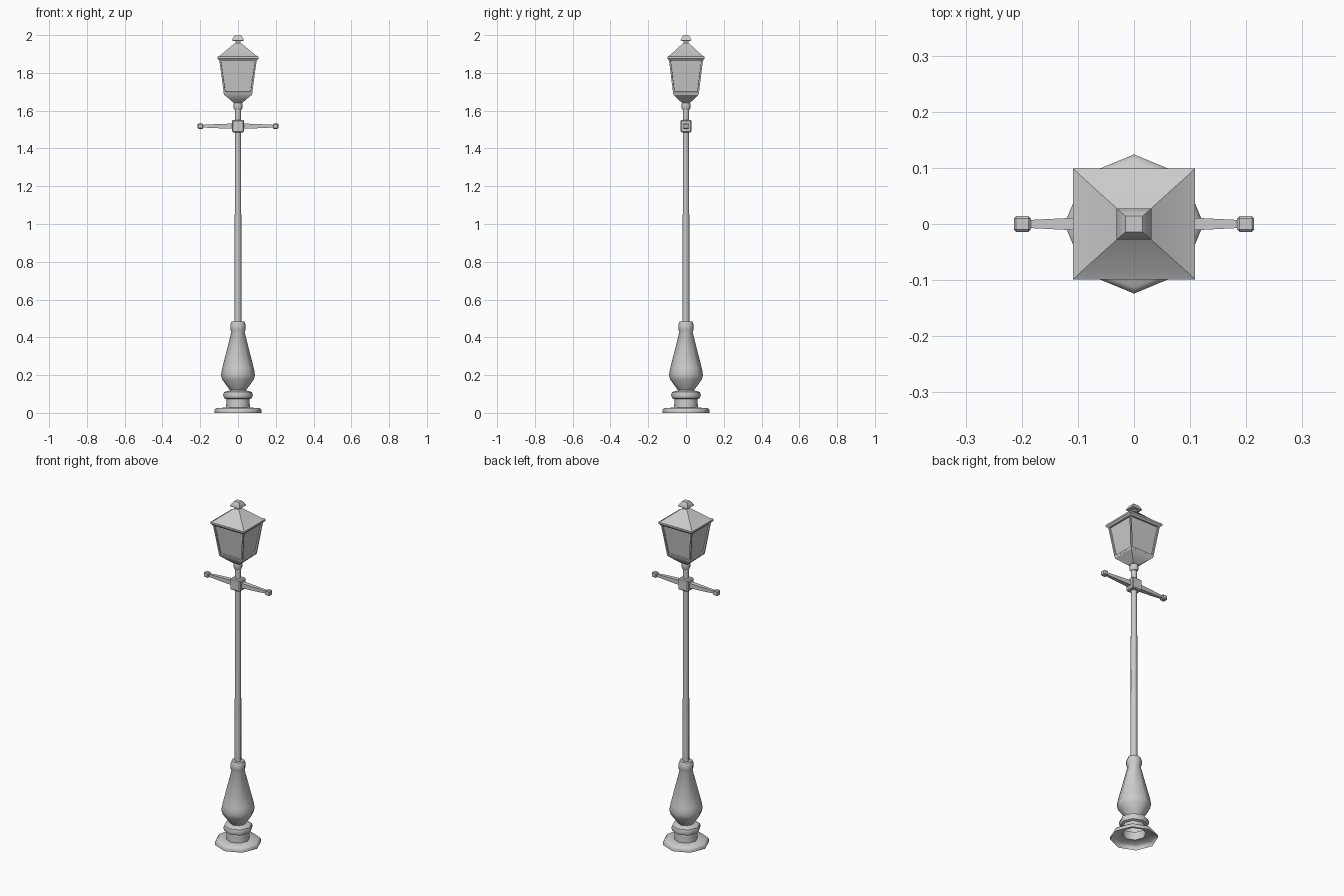
import bpy, bmesh
from math import cos, sin, pi, sqrt, radians

if "Cube" in bpy.data.objects:
    bpy.data.objects.remove(bpy.data.objects["Cube"])


def finish(name, bm, angle):
    bmesh.ops.recalc_face_normals(bm, faces=bm.faces)
    me = bpy.data.meshes.new(name)
    bm.to_mesh(me)
    bm.free()
    ob = bpy.data.objects.new(name, me)
    bpy.context.collection.objects.link(ob)
    bpy.ops.object.select_all(action='DESELECT')
    ob.select_set(True)
    bpy.context.view_layer.objects.active = ob
    bpy.ops.object.shade_smooth_by_angle(angle=radians(angle))
    return ob


def loft(rings, n, caps=(True, True)):
    """Stack of n-sided rings (half x, half y, z)."""
    bm = bmesh.new()
    phase = pi / 4 if n == 4 else 0
    k = sqrt(2) if n == 4 else 1
    loops = [[bm.verts.new((k * rx * cos(phase + 2 * pi * i / n),
                            k * ry * sin(phase + 2 * pi * i / n), z))
              for i in range(n)] for rx, ry, z in rings]
    for a, b in zip(loops, loops[1:]):
        for i in range(n):
            j = (i + 1) % n
            bm.faces.new((a[i], a[j], b[j], b[i]))
    if caps[0]:
        bm.faces.new(loops[0])
    if caps[1]:
        bm.faces.new(loops[-1])
    return bm


def turned(name, profile, caps):
    return finish(name, loft([(r, r, z) for r, z in profile], 8, caps), 50)


# Octagonal turned pedestal, open underneath
turned("pedestal", [(.124, 0), (.124, .016), (.114, .026), (.063, .028), (.061, .073),
                    (.074, .078), (.079, .095), (.074, .11), (.042, .12), (.083, .175),
                    (.09, .2), (.084, .235), (.035, .428), (.041, .442), (.041, .465),
                    (.034, .484)], (False, True))

# Slender post
turned("post", [(.018, .47), (.017, 1.2), (.016, 1.62)], (True, True))

# Ladder rest: centre block, tapered arms, end knobs
def block(name, x, half, bevel):
    bm = bmesh.new()
    bmesh.ops.create_cube(bm, size=2)
    for v in bm.verts:
        v.co = (x + v.co.x * half[0], v.co.y * half[1], 1.518 + v.co.z * half[2])
    bmesh.ops.bevel(bm, geom=bm.edges[:], offset=bevel, segments=1, affect='EDGES')
    finish(name, bm, 30)

block("ladder_rest_block", 0, (.032, .029, .033), .005)
for side, s in (("left", -1), ("right", 1)):
    bm = loft([(.014, .014, .025), (.0105, .0105, .12), (.007, .007, .19)], 4)
    for v in bm.verts:
        x, y, z = v.co
        v.co = (s * z, y, 1.518 + x)
    finish("ladder_arm_" + side, bm, 30)
    block("ladder_knob_" + side, s * .199, (.015, .014, .014), .004)

# Socket and tapered underside of the lantern
turned("lantern_socket", [(.019, 1.605), (.023, 1.612), (.023, 1.638), (.018, 1.65)],
       (True, True))
finish("lantern_bottom", loft([(.022, .02, 1.64), (.04, .037, 1.656), (.073, .066, 1.684),
                               (.076, .069, 1.694)], 4), 30)

# Lantern body with recessed panes
bm = loft([(.075, .068, 1.69), (.1, .091, 1.876)], 4)
bm.normal_update()
panes = [f for f in bm.faces if abs(f.normal.z) < .5]
bmesh.ops.recalc_face_normals(bm, faces=bm.faces)
bmesh.ops.inset_individual(bm, faces=panes, thickness=.012)
bmesh.ops.inset_individual(bm, faces=panes, thickness=.001, depth=-.008)
finish("lantern_body", bm, 30)

# Pyramid roof with an eave
finish("roof", loft([(.1, .091, 1.866), (.109, .099, 1.876), (.109, .099, 1.886),
                     (.094, .085, 1.893), (.022, .02, 1.953), (.014, .013, 1.957)], 4), 30)

# Finial
finish("finial", loft([(.014, .013, 1.95), (.014, .013, 1.968), (.031, .028, 1.971),
                       (.031, .028, 1.976), (.022, .02, 1.992), (.015, .014, 2.0)], 4), 30)
